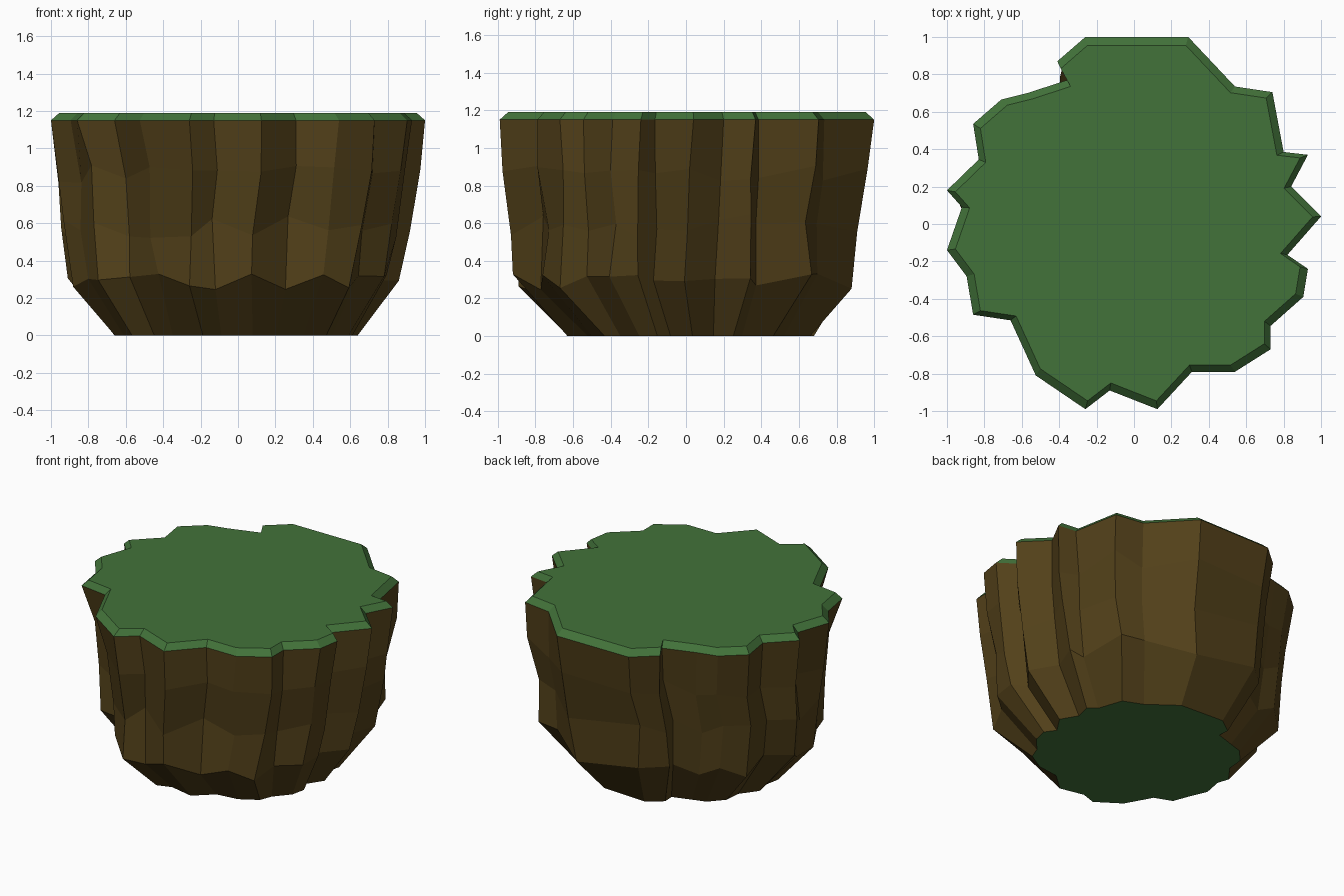
import bpy, random
from mathutils import Vector

if "Cube" in bpy.data.objects:
    bpy.data.objects.remove(bpy.data.objects["Cube"])

random.seed(4)

# Jagged rim outline, seen from above, counter-clockwise
RIM = [(1.0, 0.04), (0.84, 0.20), (0.93, 0.37), (0.80, 0.385), (0.74, 0.705),
       (0.54, 0.735), (0.29, 1.0), (-0.26, 1.0), (-0.41, 0.87), (-0.355, 0.77),
       (-0.57, 0.70), (-0.71, 0.665), (-0.86, 0.535), (-0.83, 0.345), (-1.0, 0.18),
       (-0.92, 0.09), (-1.0, -0.14), (-0.895, -0.28), (-0.86, -0.485), (-0.66, -0.515),
       (-0.525, -0.81), (-0.26, -0.99), (-0.13, -0.89), (0.125, -0.99), (0.31, -0.79),
       (0.54, -0.79), (0.73, -0.67), (0.73, -0.545), (0.905, -0.39), (0.93, -0.24),
       (0.82, -0.165)]
RIM = [Vector(p) for p in RIM]
N = len(RIM)


def material(name, rgb):
    m = bpy.data.materials.new(name)
    m.diffuse_color = (*rgb, 1)
    m.use_nodes = True
    m.node_tree.nodes["Principled BSDF"].inputs["Base Color"].default_value = m.diffuse_color
    return m


def build(name, verts, faces, mat):
    me = bpy.data.meshes.new(name)
    me.from_pydata(verts, [], faces)
    me.materials.append(mat)
    ob = bpy.data.objects.new(name, me)
    bpy.context.collection.objects.link(ob)
    return ob


def fit(vals, lo, hi):
    a, b = min(vals), max(vals)
    return [lo + (v - a) * (hi - lo) / (b - a) for v in vals]


def ring(z, soften, x0, x1, y0, y1, jit_xy, jit_z, pull=0, push=0):
    """Rim outline softened and fitted to an extent; the front left corner
    is pulled in and the back right corner pushed out."""
    pts = []
    for i, p in enumerate(RIM):
        q = p.lerp((RIM[i - 1] + RIM[(i + 1) % N]) / 2, soften)
        w = max(0, 2 * p.x * p.y / p.length_squared) * 0.71
        q += Vector((w, w)) * (push if p.x > 0 else pull)
        pts.append(q + Vector((random.uniform(-1, 1), random.uniform(-1, 1))) * jit_xy)
    xs = fit([p.x for p in pts], x0, x1)
    ys = fit([p.y for p in pts], y0, y1)
    return [(x, y, z + random.uniform(-1, 1) * jit_z) for x, y in zip(xs, ys)]


def bands(rings):
    return [(k * N + i, k * N + (i + 1) % N, (k + 1) * N + (i + 1) % N, (k + 1) * N + i)
            for k in range(rings - 1) for i in range(N)]


grass = material("grass", (0.055, 0.17, 0.042))
earth = material("earth", (0.085, 0.052, 0.010))

# Earth body: five rings from the narrow foot up to the jagged rim
base = ring(0.0, 0.2, -0.66, 0.64, -0.63, 0.68, 0.01, 0)
rim = [(p.x, p.y, 1.15) for p in RIM]
rings = [base,
         ring(0.29, 0.14, -0.91, 0.86, -0.92, 0.88, 0.02, 0.045, 0.09, 0.09),
         ring(0.58, 0.08, -0.945, 0.92, -0.93, 0.91, 0.018, 0.07, 0.09, 0.05),
         ring(0.86, 0.02, -0.96, 0.975, -0.975, 0.965, 0.012, 0.05, 0.06, 0.02),
         rim]
build("earth_body", sum(rings, []), bands(5), earth)

# Underside of the foot
build("underside", base, [tuple(reversed(range(N)))], grass)

# Grass cap with sloped edge and flat top
top = [(x * 0.955, y * 0.955, 1.19) for x, y, z in rim]
build("grass_cap", rim + top, bands(2) + [tuple(range(N, 2 * N))], grass)
